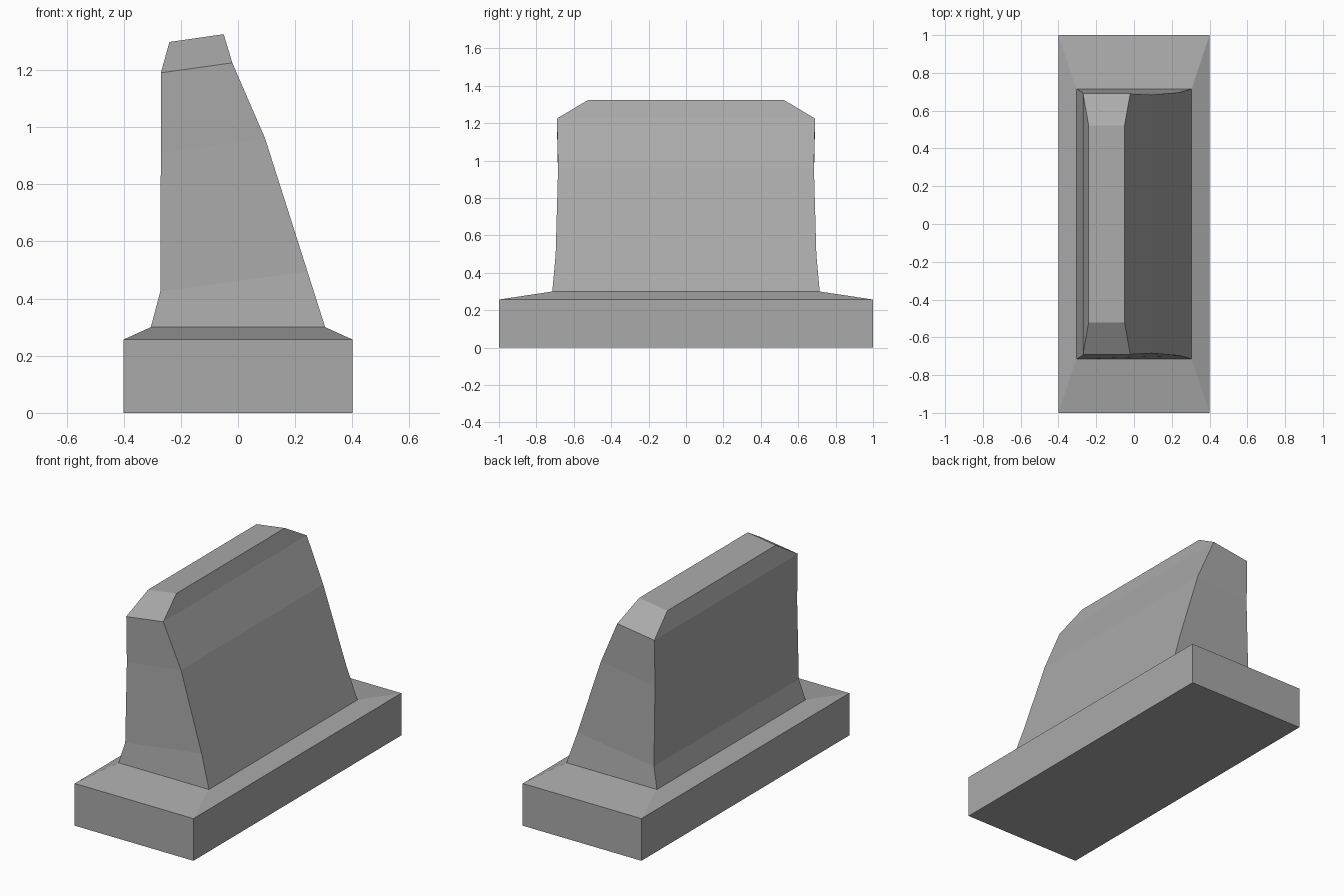
import bpy, bmesh

if "Cube" in bpy.data.objects:
    bpy.data.objects.remove(bpy.data.objects["Cube"])

stone = bpy.data.materials.new("grey stone")
stone.diffuse_color = (0.40, 0.40, 0.40, 1)
stone.use_nodes = True
stone.node_tree.nodes["Principled BSDF"].inputs["Base Color"].default_value = stone.diffuse_color


def loft(name, sections):
    """Skin four-cornered sections: (left x, left z, right x, right z, left half depth, right half depth)."""
    bm = bmesh.new()
    rings = []
    for xl, zl, xr, zr, yl, yr in sections:
        corners = [(xl, -yl, zl), (xr, -yr, zr), (xr, yr, zr), (xl, yl, zl)]
        rings.append([bm.verts.new(c) for c in corners])
    for a, b in zip(rings, rings[1:]):
        for i in range(4):
            j = (i + 1) % 4
            bm.faces.new((a[i], a[j], b[j], b[i]))
    bm.faces.new(rings[0][::-1])
    bm.faces.new(rings[-1])
    bmesh.ops.recalc_face_normals(bm, faces=bm.faces)
    mesh = bpy.data.meshes.new(name)
    bm.to_mesh(mesh)
    bm.free()
    mesh.materials.append(stone)
    obj = bpy.data.objects.new(name, mesh)
    bpy.context.collection.objects.link(obj)
    return obj


# Plinth with sloped shoulders, and the leaning slab with a chamfered top
loft("gravestone", [
    (-0.40, 0.0, 0.40, 0.0, 1.0, 1.0),
    (-0.40, 0.257, 0.40, 0.257, 1.0, 1.0),
    (-0.305, 0.30, 0.305, 0.30, 0.715, 0.715),
    (-0.272, 0.425, 0.243, 0.495, 0.697, 0.697),
    (-0.270, 0.91, 0.095, 0.96, 0.684, 0.684),
    (-0.270, 1.19, -0.02, 1.225, 0.69, 0.69),
    (-0.24, 1.298, -0.05, 1.325, 0.522, 0.522),
])
